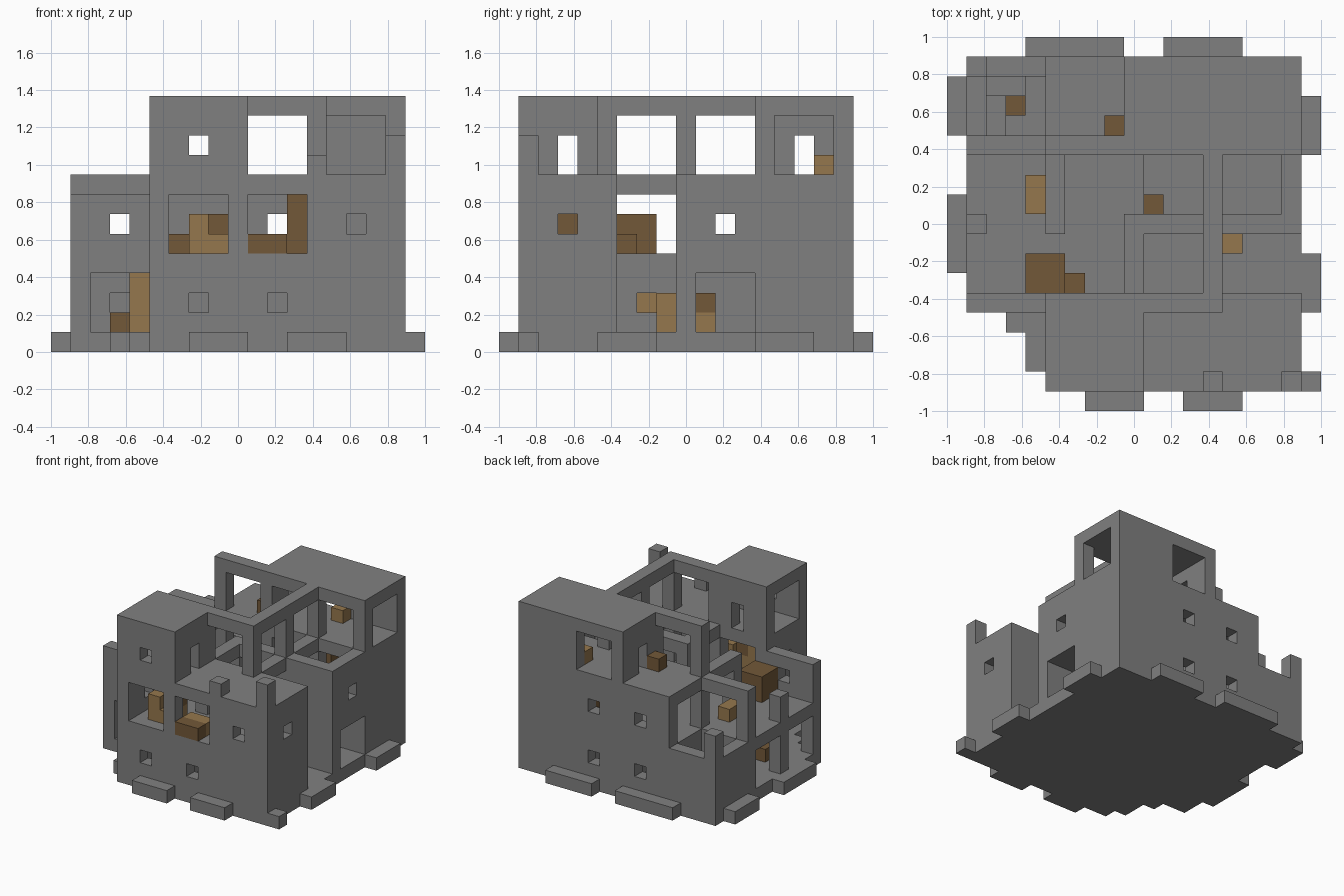
import bpy, bmesh, math
from itertools import product
from mathutils import Vector

cube = bpy.data.objects.get("Cube")
if cube:
    bpy.data.objects.remove(cube)

U = 2 / 19            # one block
CELLS = (2, 6, 10, 14)  # start of each three-block room


def material(name, rgb):
    m = bpy.data.materials.new(name)
    m.use_nodes = True
    m.diffuse_color = (*rgb, 1)
    m.node_tree.nodes["Principled BSDF"].inputs["Base Color"].default_value = (*rgb, 1)
    return m


STONE = material("stone grey", (0.216, 0.216, 0.216))
TAN = material("tan wood", (0.3, 0.185, 0.075))
BROWN = material("dark brown wood", (0.17, 0.098, 0.04))


def blocks(x0, x1, y0, y1, z0, z1):
    return set(product(range(x0, x1), range(y0, y1), range(z0, z1)))


def build(name, solid, mat):
    """Make a clean outer skin around a set of blocks."""
    bm = bmesh.new()
    verts = {}

    def vert(p):
        if p not in verts:
            verts[p] = bm.verts.new(((p[0] - 9.5) * U, (p[1] - 9.5) * U, p[2] * U))
        return verts[p]

    for c in sorted(solid):
        for axis, side in product(range(3), (0, 1)):
            n = list(c)
            n[axis] += 2 * side - 1
            if tuple(n) in solid:
                continue
            a, b = (axis + 1) % 3, (axis + 2) % 3
            loop = []
            for da, db in ((0, 0), (1, 0), (1, 1), (0, 1)):
                p = list(c)
                p[axis] += side
                p[a] += da
                p[b] += db
                loop.append(vert(tuple(p)))
            bm.faces.new(loop if side else loop[::-1])
    bmesh.ops.dissolve_limit(bm, angle_limit=math.radians(1),
                             verts=bm.verts[:], edges=bm.edges[:])
    me = bpy.data.meshes.new(name)
    bm.to_mesh(me)
    bm.free()
    me.materials.append(mat)
    ob = bpy.data.objects.new(name, me)
    bpy.context.collection.objects.link(ob)
    return ob


house = set()


def add(*b):
    house.update(blocks(*b))


def cut(*b):
    house.difference_update(blocks(*b))


def wall_x(x, y0, y1, z0, z1):
    add(x, x + 1, y0, y1, z0, z1)


def wall_y(y, x0, x1, z0, z1):
    add(x0, x1, y, y + 1, z0, z1)


def arch_x(x, y, z):
    """Three by three opening in a wall that runs along y."""
    cut(x, x + 1, y, y + 3, z, z + 3)


def arch_y(y, x, z):
    cut(x, x + 3, y, y + 1, z, z + 3)


# Ground slab with the front left corner left out
add(1, 18, 5, 18, 0, 1)
add(5, 18, 1, 5, 0, 1)

# Ground storey walls and the floor above
for x in (1, 5, 9, 13, 17):
    wall_x(x, 5 if x == 1 else 1, 18, 1, 5)
for y in (1, 5, 9, 13, 17):
    wall_y(y, 5 if y == 1 else 1, 18, 1, 5)
add(1, 18, 5, 18, 4, 5)
add(5, 18, 1, 5, 4, 5)
for y in CELLS[1:3]:
    arch_x(1, y, 1)
arch_x(17, 10, 1)
arch_x(13, 10, 1)
arch_x(9, 10, 1)
for x in (5, 9, 13):
    cut(x, x + 1, 7, 8, 2, 3)
arch_y(5, 2, 1)
arch_y(9, 2, 1)
cut(3, 4, 13, 14, 2, 3)
arch_y(13, 10, 1)

# Upper storey: outer walls, roofs and open beams
wall_y(1, 5, 18, 5, 9)
wall_y(5, 5, 18, 5, 9)
wall_y(5, 1, 5, 5, 8)
wall_y(13, 1, 18, 5, 9)
wall_y(17, 5, 18, 5, 9)
wall_y(9, 9, 18, 5, 9)
for y0, y1 in ((1, 6), (13, 18)):
    for x in (5, 9, 13, 17):
        wall_x(x, y0, y1, 5, 9)
    add(5, 18, y0, y1, 8, 9)
wall_x(5, 9, 14, 5, 9)
wall_x(9, 5, 10, 5, 9)
wall_x(13, 5, 14, 5, 9)
wall_x(17, 9, 14, 5, 9)
for x in CELLS[1:3]:
    for y in (1, 5, 13):
        arch_y(y, x, 5)
arch_y(13, 2, 5)
arch_y(13, 14, 5)
arch_y(9, 10, 5)
arch_x(5, 10, 5)
arch_x(5, 14, 5)
arch_x(9, 6, 5)
arch_x(13, 6, 5)
arch_x(13, 10, 5)
for x in (9, 13):
    arch_x(x, 2, 5)
    arch_x(x, 14, 5)

# Open wells: east recess, inner stairwell, back left corner
cut(14, 18, 6, 9, 1, 9)
cut(10, 13, 10, 13, 4, 5)
cut(2, 5, 14, 17, 4, 5)
add(2, 4, 16, 17, 1, 4)
add(2, 3, 14, 16, 1, 3)

# Small windows of the two lower storeys
for z in (2, 6):
    for x in (7, 11):
        cut(x, x + 1, 17, 18, z, z + 1)
for x in (7, 11):
    cut(x, x + 1, 1, 2, 2, 3)
cut(15, 16, 1, 2, 6, 7)
cut(3, 4, 5, 6, 6, 7)
cut(5, 6, 3, 4, 6, 7)
cut(17, 18, 3, 4, 6, 7)
cut(17, 18, 11, 12, 6, 7)

# Front tower
add(5, 10, 1, 6, 9, 13)
cut(6, 9, 2, 5, 9, 12)
arch_x(5, 2, 9)
cut(9, 10, 3, 4, 9, 11)
cut(7, 8, 1, 2, 10, 11)
cut(7, 8, 5, 6, 9, 11)

# Back tower
add(9, 18, 13, 18, 9, 13)
cut(10, 17, 14, 17, 9, 12)
arch_x(17, 14, 9)
cut(9, 10, 15, 16, 9, 11)
arch_y(17, 10, 9)
for x in CELLS[2:]:
    arch_y(13, x, 9)

# Roof frames that join the towers
wall_y(5, 10, 14, 9, 13)
arch_y(5, 10, 9)
wall_x(13, 6, 13, 9, 13)
arch_x(13, 6, 9)
arch_x(13, 10, 9)
wall_y(13, 5, 9, 9, 13)
arch_y(13, 6, 9)

# Free posts
for x, y, z0, z1 in ((13, 1, 9, 10), (17, 1, 9, 11), (1, 9, 5, 7), (1, 17, 5, 7)):
    add(x, x + 1, y, y + 1, z0, z1)

build("house_walls", house, STONE)

# Low kerb stones around the base
kerbs = ((3, 4, 4, 5), (4, 5, 2, 5), (7, 10, 0, 1), (12, 15, 0, 1), (18, 19, 1, 2),
         (18, 19, 5, 8), (18, 19, 13, 16), (0, 1, 7, 11), (0, 1, 14, 17),
         (4, 9, 18, 19), (11, 15, 18, 19))
for i, k in enumerate(kerbs):
    build(f"kerb_{i + 1}", blocks(*k, 0, 1), STONE)

# Furniture and crates
build("large_crate", blocks(4, 6, 6, 8, 5, 7), BROWN)
build("small_crate", blocks(6, 7, 6, 7, 5, 6), BROWN)
build("window_box", blocks(10, 12, 1, 2, 5, 6), BROWN)
build("tall_cupboard", blocks(12, 13, 16, 17, 5, 8), BROWN)
build("roof_crate", blocks(8, 9, 14, 15, 9, 10), BROWN)
build("corner_crate", blocks(3, 4, 15, 16, 1, 2), BROWN)
build("hall_stool", blocks(3, 4, 8, 9, 1, 2), BROWN)
build("stair_top", blocks(10, 11, 10, 11, 2, 3), BROWN)
build("stair_base", blocks(10, 11, 10, 11, 1, 2), TAN)
build("cushion", blocks(8, 9, 3, 4, 6, 7), BROWN)
build("bed", blocks(7, 8, 2, 4, 5, 7) | blocks(8, 9, 2, 4, 5, 6), TAN)
build("table", blocks(10, 12, 2, 3, 5, 6), TAN)
build("deck_bench", blocks(4, 5, 10, 12, 5, 6), TAN)
build("hall_shelf", blocks(4, 5, 7, 8, 1, 4), TAN)
build("recess_shelf", blocks(14, 15, 8, 9, 1, 3), TAN)
build("tower_table", blocks(13, 14, 16, 17, 9, 10), TAN)
